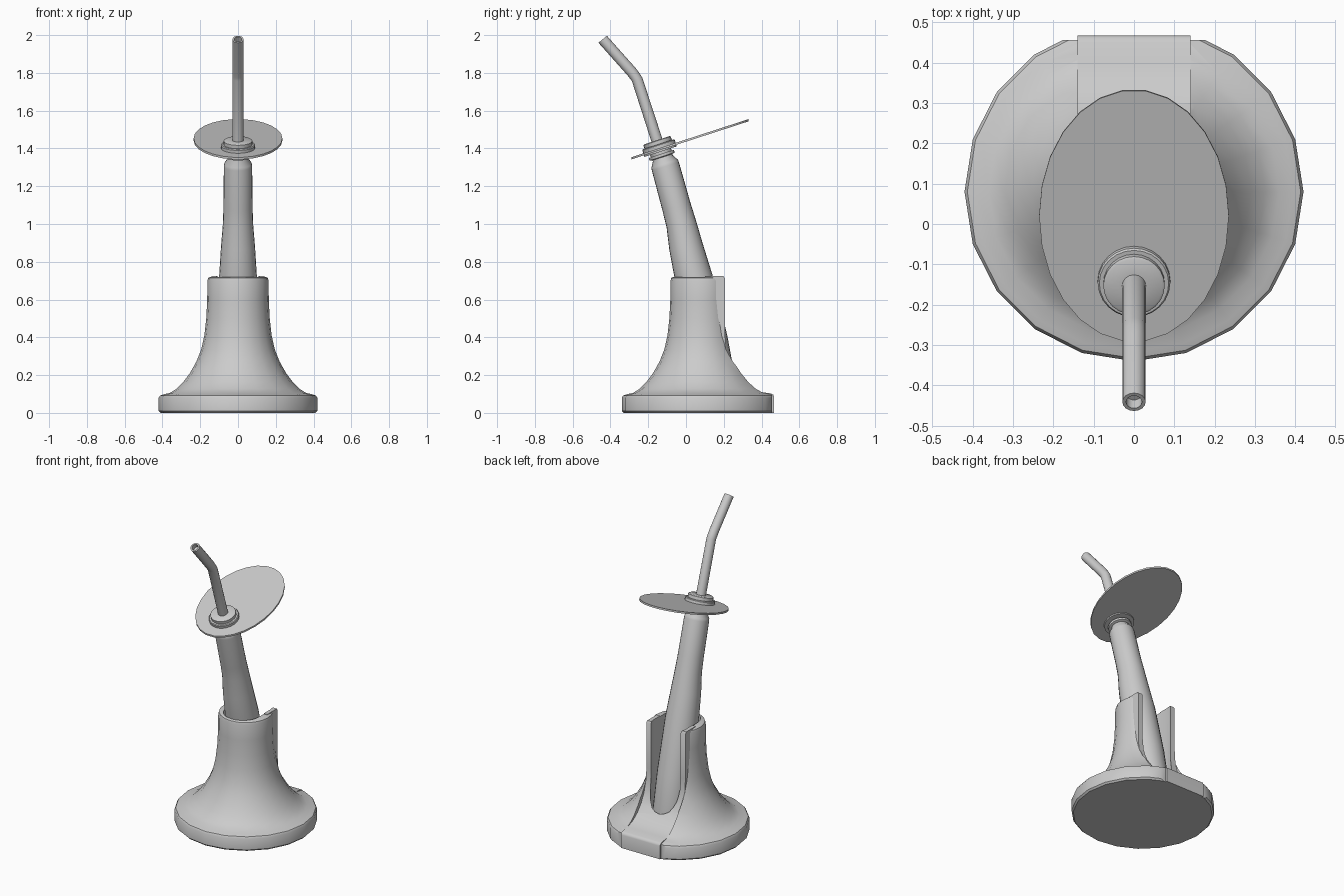
import bpy, bmesh
from math import sin, cos, pi, radians
from mathutils import Vector

if "Cube" in bpy.data.objects:
    bpy.data.objects.remove(bpy.data.objects["Cube"])

TILT = radians(18)
PIVOT = Vector((0, -0.14, 1.40))          # neck point on the leaning axis
AXIS = Vector((0, -sin(TILT), cos(TILT)))


def finish(name, bm, angle=38):
    bmesh.ops.recalc_face_normals(bm, faces=bm.faces)
    me = bpy.data.meshes.new(name)
    bm.to_mesh(me)
    bm.free()
    ob = bpy.data.objects.new(name, me)
    bpy.context.collection.objects.link(ob)
    smooth(ob, angle)
    return ob


def smooth(ob, angle=38):
    bpy.ops.object.select_all(action='DESELECT')
    ob.select_set(True)
    bpy.context.view_layer.objects.active = ob
    bpy.ops.object.shade_smooth_by_angle(angle=radians(angle))


def loft(sections, n, sx=1.0):
    """Skin rings given as (y, z, radius, tilt); cap both ends."""
    bm = bmesh.new()
    rings = []
    for y, z, r, t in sections:
        rings.append([bm.verts.new((r * sx * cos(a), y + r * sin(a) * cos(t), z + r * sin(a) * sin(t)))
                      for a in (2 * pi * i / n for i in range(n))])
    for a, b in zip(rings, rings[1:]):
        for i in range(n):
            bm.faces.new((a[i], a[(i + 1) % n], b[(i + 1) % n], b[i]))
    bm.faces.new(rings[0])
    bm.faces.new(rings[-1])
    return bm


def on_axis(profile):
    """Turn (distance along axis, radius) pairs into tilted sections."""
    return [((PIVOT + AXIS * t).y, (PIVOT + AXIS * t).z, r, TILT) for t, r in profile]


def prism(points, offset):
    bm = bmesh.new()
    f = bm.faces.new([bm.verts.new(p) for p in points])
    new = bmesh.ops.extrude_face_region(bm, geom=[f])['geom']
    bmesh.ops.translate(bm, vec=offset, verts=[g for g in new if isinstance(g, bmesh.types.BMVert)])
    return bm


def cut(ob, cutter):
    m = ob.modifiers.new('cut', 'BOOLEAN')
    m.operation = 'DIFFERENCE'
    m.solver = 'EXACT'
    m.object = cutter
    bpy.context.view_layer.objects.active = ob
    bpy.ops.object.modifier_apply(modifier=m.name)


# bell-shaped base with a flattened back
bell = [(0.41, 0), (0.42, 0.01), (0.42, 0.08), (0.413, 0.092), (0.395, 0.098), (0.36, 0.106), (0.325, 0.128),
        (0.29, 0.163), (0.255, 0.21), (0.22, 0.272), (0.195, 0.335), (0.178, 0.41),
        (0.168, 0.50), (0.163, 0.60), (0.162, 0.70), (0.158, 0.714), (0.148, 0.72)]
bm = loft([(0.08, z, r, 0) for r, z in bell], 20)
cutres = bmesh.ops.bisect_plane(bm, geom=bm.verts[:] + bm.edges[:] + bm.faces[:],
                                plane_co=(0, 0.456, 0), plane_no=(0, 1, 0), clear_outer=True)
bmesh.ops.holes_fill(bm, edges=[e for e in bm.edges if e.is_boundary])
base = finish('base', bm)

# frame around the rear slot, following its own concave curve
curve = [(0.198, 0.724), (0.206, 0.712), (0.206, 0.42), (0.212, 0.34), (0.23, 0.27), (0.26, 0.21), (0.30, 0.163),
         (0.345, 0.13), (0.40, 0.11), (0.45, 0.103), (0.462, 0.096), (0.467, 0.085), (0.467, 0)]
W = 0.14
pts = [(-W, y, z) for y, z in [(0.1, 0), (0.1, 0.724)] + curve]
frame = finish('slot_frame', prism(pts, (2 * W, 0, 0)))

# cutter clearing the bell behind the frame
pts = [(-W, y - 0.013, z) for y, z in [(0.215, 0.9)] + curve[1:] + [(0.48, -0.1), (0.8, -0.1), (0.8, 0.9)]]
back_cutter = finish('back_cutter', prism(pts, (2 * W, 0, 0)))
cut(base, back_cutter)

# vertical pocket with rounded ends
R = 0.115
pts = [(R * cos(a), 0.165 + R * sin(a), 0.12) for a in (pi * i / 12 for i in range(13))]
pts += [(-R * cos(a), 0.05 - R * sin(a), 0.12) for a in (pi * i / 12 for i in range(13))]
pocket = finish('pocket_cutter', prism(pts, (0, 0, 0.9)))
for ob in (base, frame):
    cut(ob, pocket)
    smooth(ob)
for c in (back_cutter, pocket):
    bpy.data.objects.remove(c)

# bent handle resting in the pocket
handle = [(0.165, 0.125, 0.10, 0), (0.16, 0.16, 0.105, 0), (0.115, 0.40, 0.104, 0.1), (0.04, 0.72, 0.10, 0.15),
          (0.0, 0.88, 0.09, 0.2), (-0.025, 1.0, 0.08, 0.25), (-0.05, 1.09, 0.077, TILT)]
finish('handle', loft(handle + on_axis([(-0.10, 0.075), (-0.085, 0.073), (-0.055, 0.055), (-0.03, 0.055)]), 24))

# stepped collar under and over the shield
finish('collar', loft(on_axis([(-0.05, 0.05), (-0.045, 0.07), (-0.03, 0.07), (-0.03, 0.058), (-0.018, 0.058),
                               (-0.018, 0.09), (0.018, 0.09), (0.023, 0.086), (0.023, 0.076),
                               (0.042, 0.076), (0.046, 0.07), (0.046, 0.02)]), 24))

# thin oval shield, offset to the rear
finish('shield', loft([(0.022, 1.443, 0.328, TILT), (0.020, 1.454, 0.328, TILT)], 26, 0.235 / 0.328))

# bent hollow nozzle tube
B = radians(40)
tip = Vector((0, -0.441, 1.978))
d = Vector((0, -sin(B), cos(B))) * 0.03
tube = on_axis([(0.0, 0.03), (0.385, 0.029)]) + [(-0.273, 1.786, 0.029, radians(29)), (-0.288, 1.806, 0.029, B),
        (tip.y, tip.z, 0.029, B), (tip.y, tip.z, 0.02, B), (tip.y - d.y, tip.z - d.z, 0.019, B)]
finish('nozzle', loft(tube, 16))
